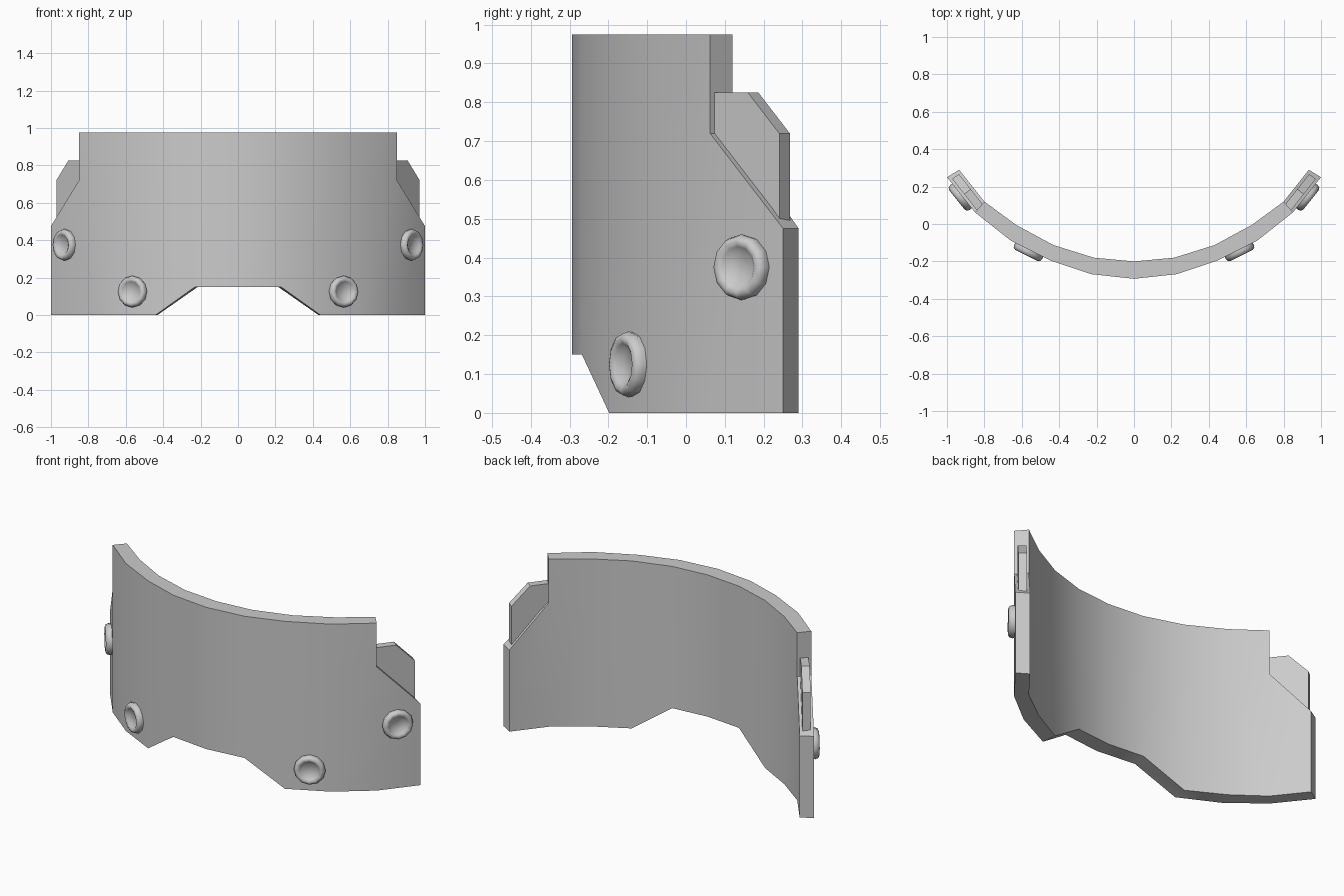
import bpy, bmesh, math
from mathutils import Vector

if "Cube" in bpy.data.objects:
    bpy.data.objects.remove(bpy.data.objects["Cube"])


def finish(name, bm, angle=35):
    """Turn a right-hand half into a mirrored, smooth-shaded object."""
    bmesh.ops.recalc_face_normals(bm, faces=bm.faces)
    me = bpy.data.meshes.new(name)
    bm.to_mesh(me)
    bm.free()
    ob = bpy.data.objects.new(name, me)
    bpy.context.collection.objects.link(ob)
    bpy.ops.object.select_all(action='DESELECT')
    ob.select_set(True)
    bpy.context.view_layer.objects.active = ob
    bpy.ops.object.shade_smooth_by_angle(angle=math.radians(angle))
    mirror = ob.modifiers.new("mirror", 'MIRROR')
    mirror.use_axis[0] = True
    return ob


# Curved plate: outer x, y, inner x, y, and the heights of each column
columns = [
    (0.00, -0.293, 0.00, -0.200, (0.15, 0.72, 0.975)),
    (0.23, -0.268, 0.215, -0.180, (0.15, 0.72, 0.975)),
    (0.44, -0.198, 0.43, -0.113, (0.0, 0.72, 0.975)),
    (0.66, -0.088, 0.63, -0.005, (0.0, 0.72, 0.975)),
    (0.85, 0.062, 0.80, 0.120, (0.0, 0.72, 0.975)),
    (1.00, 0.250, 0.935, 0.290, (0.0, 0.475)),
]
bm = bmesh.new()
outer = [[bm.verts.new((c[0], c[1], z)) for z in c[4]] for c in columns]
inner = [[bm.verts.new((c[2], c[3], z)) for z in c[4]] for c in columns]
partner = {}
for oc, ic in zip(outer, inner):
    partner.update(zip(oc, ic))
for a, b in zip(outer, outer[1:]):
    for k in range(min(len(a), len(b)) - 1):
        quad = (a[k], b[k], b[k + 1], a[k + 1])
        bm.faces.new(quad)
        bm.faces.new([partner[v] for v in reversed(quad)])
# Close the rim everywhere except on the mirror plane
rim = [e for e in bm.edges if e.is_boundary and e.verts[0] in partner
       and max(v.co.x for v in e.verts) > 0.001]
for a, b in [tuple(e.verts) for e in rim]:
    bm.faces.new((a, b, partner[b], partner[a]))
finish("curved_plate", bm)

# Thin tab set into the middle of the plate's end
start, run = Vector((0.825, 0.09, 0)), Vector((0.142, 0.18, 0))
normal = Vector((run.y, -run.x, 0)).normalized()
outline = [(-0.12, 0.40), (0.91, 0.40), (0.91, 0.72), (0.46, 0.825), (-0.12, 0.825)]
bm = bmesh.new()
rings = [[bm.verts.new(start + run * t + normal * s + Vector((0, 0, z)))
          for t, z in outline] for s in (0.022, -0.022)]
for r in rings:
    bm.faces.new(r)
for i in range(len(outline)):
    j = (i + 1) % len(outline)
    bm.faces.new((rings[0][i], rings[0][j], rings[1][j], rings[1][i]))
finish("end_tab", bm, 20)


# Dished round studs on the outer face
def stud(name, centre, direction, sides=12):
    profile = [(0.080, -0.015), (0.085, 0.012), (0.079, 0.028), (0.066, 0.034),
               (0.054, 0.027), (0.040, 0.014)]
    n = Vector(direction).normalized()
    side = Vector((-n.y, n.x, 0))
    c = Vector(centre)
    bm = bmesh.new()
    rings = []
    for r, h in profile:
        rings.append([bm.verts.new(c + n * h
                                   + side * r * math.cos(math.tau * i / sides)
                                   + Vector((0, 0, r * math.sin(math.tau * i / sides))))
                      for i in range(sides)])
    for a, b in zip(rings, rings[1:]):
        for i in range(sides):
            j = (i + 1) % sides
            bm.faces.new((a[i], a[j], b[j], b[i]))
    bm.faces.new(rings[0])
    bm.faces.new(rings[-1])
    finish(name, bm, 60)


stud("lower_stud", (0.56, -0.138, 0.125), (0.11, -0.22, 0))
stud("side_stud", (0.920, 0.150, 0.375), (0.188, -0.15, 0))
